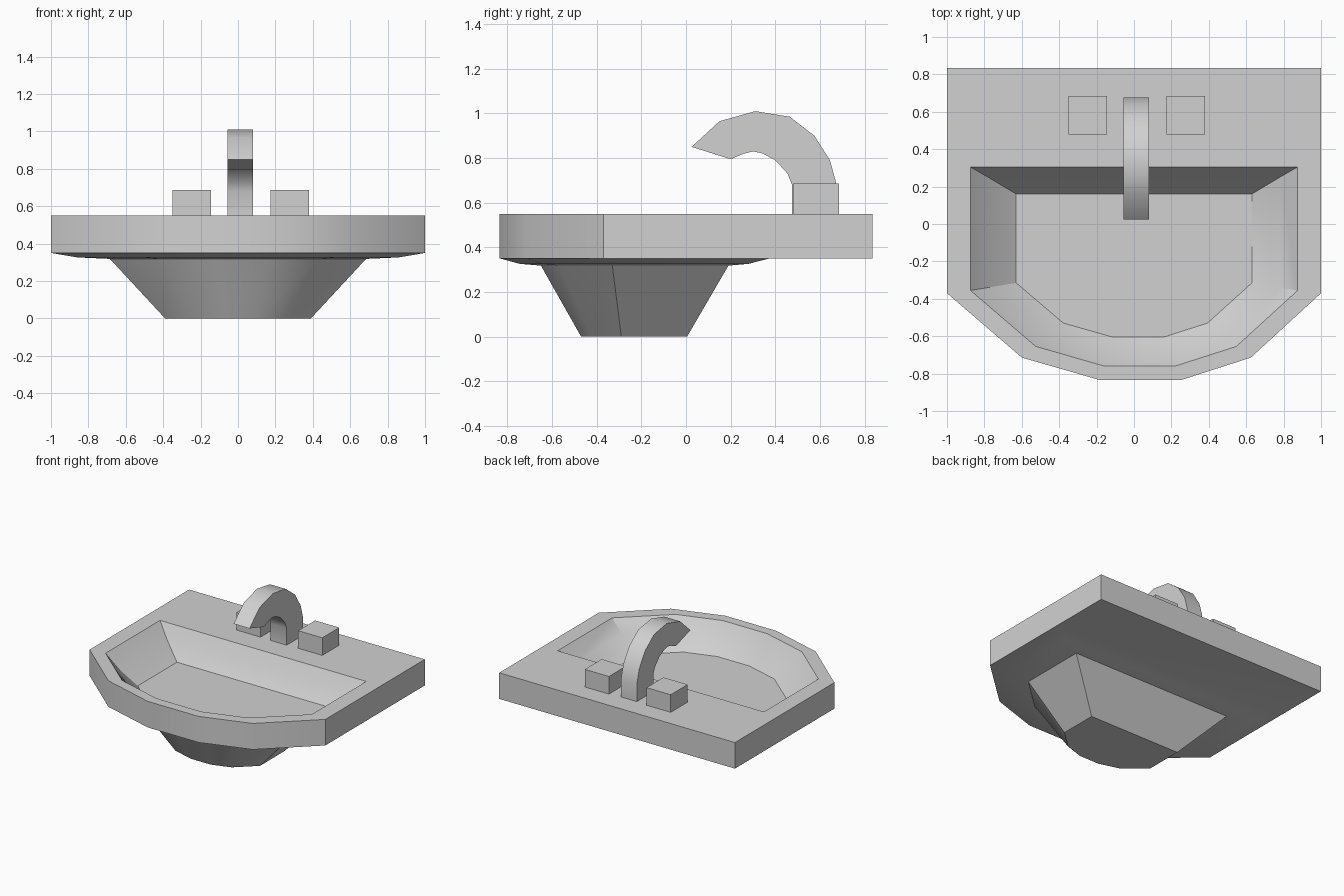
import bpy
import bmesh
import math

cube = bpy.data.objects.get("Cube")
if cube:
    bpy.data.objects.remove(cube, do_unlink=True)

ceramic = bpy.data.materials.new("grey_ceramic")
ceramic.use_nodes = True
GREY = (0.64, 0.64, 0.64, 1)
ceramic.diffuse_color = GREY
ceramic.node_tree.nodes["Principled BSDF"].inputs["Base Color"].default_value = GREY


def finish(name, bm):
    """Turn a bmesh into a shaded, coloured object."""
    bmesh.ops.recalc_face_normals(bm, faces=bm.faces)
    mesh = bpy.data.meshes.new(name)
    bm.to_mesh(mesh)
    bm.free()
    obj = bpy.data.objects.new(name, mesh)
    bpy.context.collection.objects.link(obj)
    mesh.materials.append(ceramic)
    bpy.ops.object.select_all(action="DESELECT")
    obj.select_set(True)
    bpy.context.view_layer.objects.active = obj
    bpy.ops.object.shade_smooth_by_angle(angle=math.radians(30))
    return obj


def d_ring(bm, half_width, back, shoulder, front, z):
    """Straight-backed outline with a faceted, bowed front."""
    outline = [(-1, 0), (-0.6, 0.74), (-0.18, 1), (0.25, 1), (0.625, 0.74), (1, 0)]
    points = [(-half_width, back)]
    points += [(half_width * u, shoulder + (front - shoulder) * v) for u, v in outline]
    points.append((half_width, back))
    return [bm.verts.new((x, y, z)) for x, y in points]


# Basin: bowl, underside, slab edge, rim and inner bowl as one loft
sections = [
    (0.39, 0.005, -0.29, -0.47, 0),
    (0.685, 0.19, -0.33, -0.65, 0.318),
    (0.86, 0.28, -0.355, -0.745, 0.326),
    (0.995, 0.37, -0.37, -0.83, 0.349),
    (1, 0.835, -0.37, -0.835, 0.35),
    (1, 0.835, -0.37, -0.835, 0.55),
    (0.875, 0.305, -0.355, -0.76, 0.55),
    (0.78, 0.25, -0.34, -0.7, 0.455),
    (0.63, 0.16, -0.315, -0.605, 0.35),
]
bm = bmesh.new()
rings = [d_ring(bm, *s) for s in sections]
for low, high in zip(rings, rings[1:]):
    for i in range(len(low)):
        j = (i + 1) % len(low)
        bm.faces.new((low[i], low[j], high[j], high[i]))
bm.faces.new(rings[0][::-1])
bm.faces.new(rings[-1])
finish("basin", bm)


# Spout: curved side profile made of paired outer and inner points
outer = [(0.675, 0.55), (0.675, 0.68), (0.645, 0.79), (0.575, 0.9),
         (0.465, 0.985), (0.31, 1.01), (0.15, 0.965), (0.025, 0.85)]
inner = [(0.475, 0.55), (0.475, 0.68), (0.455, 0.73), (0.4, 0.79),
         (0.345, 0.82), (0.3, 0.83), (0.26, 0.82), (0.2, 0.795)]
bm = bmesh.new()
loops = []
for (yo, zo), (yi, zi) in zip(outer, inner):
    loops.append([bm.verts.new(p) for p in (
        (-0.055, yo, zo), (0.08, yo, zo), (0.08, yi, zi), (-0.055, yi, zi))])
for a, b in zip(loops, loops[1:]):
    for i in range(4):
        j = (i + 1) % 4
        bm.faces.new((a[i], a[j], b[j], b[i]))
bm.faces.new(loops[0])
bm.faces.new(loops[-1])
finish("spout", bm)

# Tap handles: a box on each side of the spout
for name, x in (("right_handle", -0.247), ("left_handle", 0.277)):
    bm = bmesh.new()
    bmesh.ops.create_cube(bm, size=1)
    bmesh.ops.scale(bm, vec=(0.205, 0.205, 0.135), verts=bm.verts)
    bmesh.ops.translate(bm, vec=(x, 0.582, 0.6175), verts=bm.verts)
    finish(name, bm)
